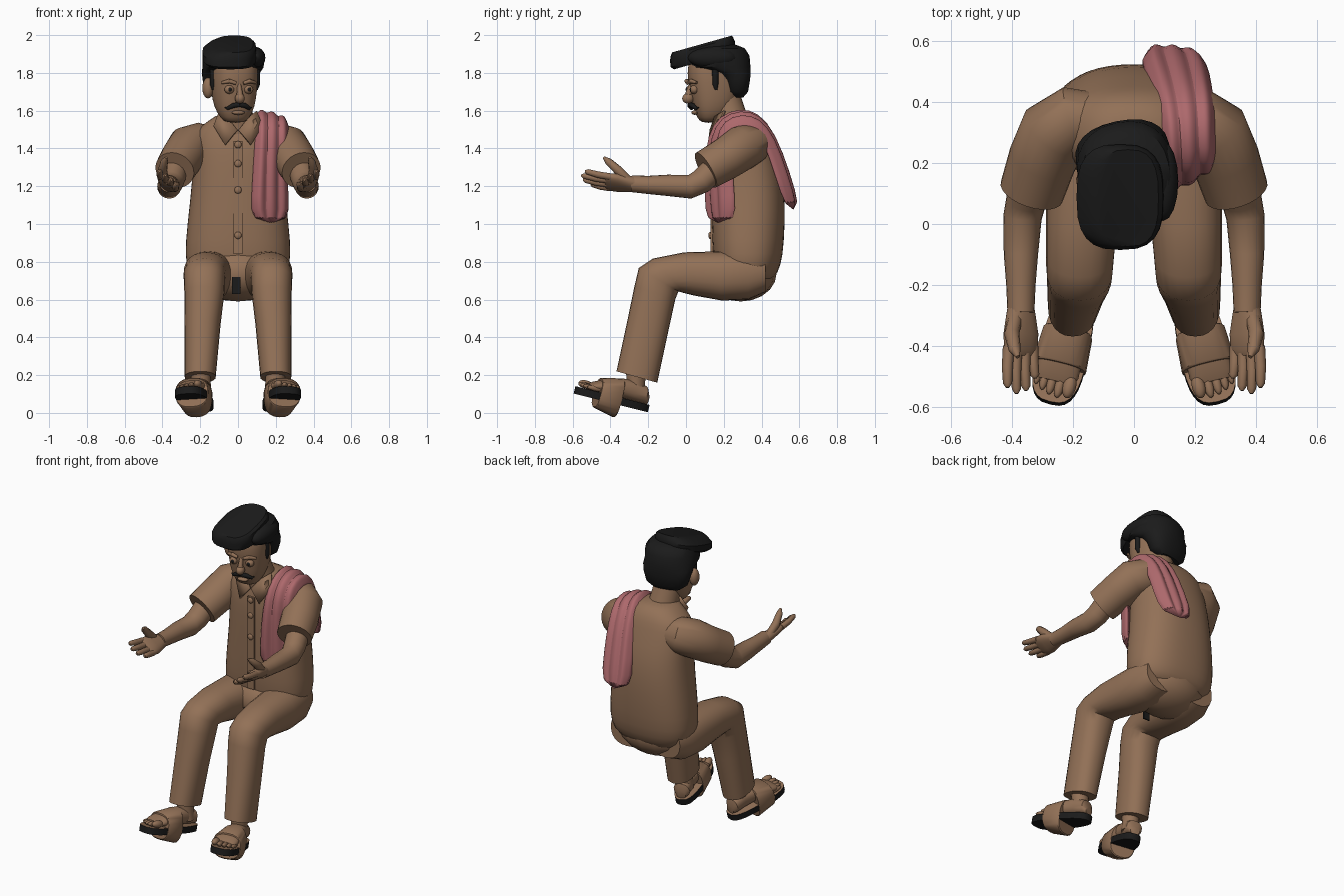
import bpy, bmesh, math
from mathutils import Vector, Matrix

V = Vector
def material(name, rgb):
    m = bpy.data.materials.new(name)
    m.diffuse_color = (*rgb, 1)
    return m
BROWN = material("warm brown", (0.29, 0.165, 0.095))
BLACK = material("black", (0.011, 0.011, 0.011))
PINK = material("dusty pink", (0.42, 0.14, 0.15))

def finish(name, bm, mat, mirror=False, M=None, sub=0, angle=40):
    if M:
        bm.transform(M)
    bmesh.ops.recalc_face_normals(bm, faces=bm.faces)
    me = bpy.data.meshes.new(name)
    bm.to_mesh(me)
    bm.free()
    me.materials.append(mat)
    me.shade_smooth()
    me.set_sharp_from_angle(angle=math.radians(angle))
    ob = bpy.data.objects.new(name, me)
    bpy.context.collection.objects.link(ob)
    if sub:
        ob.modifiers.new("Subdivision", 'SUBSURF').levels = sub
    if mirror:
        ob.modifiers.new("Mirror", 'MIRROR').use_mirror_merge = False
    return ob

def loft(name, rings, mat, **kw):
    bm = bmesh.new()
    vs = [[bm.verts.new(p) for p in r] for r in rings]
    n = len(rings[0])
    for a, b in zip(vs, vs[1:]):
        for i in range(n):
            j = (i + 1) % n
            bm.faces.new((a[i], a[j], b[j], b[i]))
    bm.faces.new(vs[0])
    bm.faces.new(vs[-1])
    return finish(name, bm, mat, **kw)

def ring(c, u, v, p=2, n=24):
    c, u, v = V(c), V(u), V(v)
    f = lambda t: math.copysign(abs(t) ** (2 / p), t)
    return [c + u * f(math.cos(a)) + v * f(math.sin(a))
            for a in (2 * math.pi * i / n for i in range(n))]

def stack(rows, cx=0, p=2.4):
    # horizontal rings from (z, front y, back y, half width)
    return [ring((cx, (f + b) / 2, z), (w, 0, 0), (0, (b - f) / 2, 0), p) for z, f, b, w in rows]

def tube(name, pts, radii, mat, n=14, **kw):
    pts = [V(p) for p in pts]
    rings = []
    for i, p in enumerate(pts):
        d = (pts[min(i + 1, len(pts) - 1)] - pts[max(i - 1, 0)]).normalized()
        u = d.cross(V((0, 0, 1)) if abs(d.z) < .9 else V((0, 1, 0))).normalized()
        rings.append(ring(p, u * radii[i], d.cross(u) * radii[i], 2, n))
    return loft(name, rings, mat, **kw)

def ball(name, c, r, mat, **kw):
    bm = bmesh.new()
    bmesh.ops.create_uvsphere(bm, u_segments=16, v_segments=10, radius=1,
                              matrix=Matrix.Translation(c) @ Matrix.Diagonal((*r, 1)))
    return finish(name, bm, mat, **kw)

def box(name, c, size, mat, **kw):
    bm = bmesh.new()
    bmesh.ops.create_cube(bm, size=1, matrix=Matrix.Translation(c) @ Matrix.Diagonal((*size, 1)))
    return finish(name, bm, mat, **kw)

# shirt body and seat
loft("shirt_body", stack([(.68, .22, .44, .2), (.74, .16, .49, .265), (.83, .14, .515, .285),
     (1.0, .135, .525, .27), (1.15, .135, .525, .252), (1.3, .135, .505, .24), (1.42, .14, .465, .24),
     (1.5, .16, .44, .225), (1.55, .17, .41, .15), (1.59, .18, .36, .1)]), BROWN, sub=1)
ball("seat", (0, .29, .74), (.255, .19, .15), BROWN)
box("crotch_panel", (-.008, .105, .675), (.045, .008, .09), BLACK)

# placket, buttons and collar
box("placket", (0, .136, 1.14), (.05, .012, .6), BROWN)
for z in (1.42, 1.32, 1.18, .94):
    ball("button", (0, .128, z), (.019, .01, .019), BROWN)
bm = bmesh.new()
flap = [bm.verts.new(p) for p in ((-.005, .125, 1.5), (-.07, .115, 1.42), (-.13, .16, 1.52), (-.1, .2, 1.6), (-.06, .15, 1.57))]
bm.faces.new(flap)
collar = finish("collar", bm, BROWN, mirror=True)
collar.modifiers.new("Thickness", 'SOLIDIFY').thickness = .012
tube("neck", [(0, .25, 1.5), (-.01, .23, 1.58), (-.02, .2, 1.68)], [.1, .088, .085], BROWN, n=20)

# sleeves and forearms
tube("sleeve", [(-.12, .34, 1.42), (-.2, .34, 1.425), (-.26, .3, 1.405), (-.3, .21, 1.345), (-.335, .105, 1.285)],
     [.09, .112, .118, .112, .106], BROWN, n=24, mirror=True)
tube("forearm", [(-.33, .16, 1.3), (-.352, .08, 1.225), (-.365, .02, 1.197), (-.37, -.1, 1.205), (-.37, -.2, 1.207), (-.37, -.29, 1.213)],
     [.07, .066, .063, .056, .048, .044], BROWN, n=20, mirror=True)

# hands: thumb side up and out, palm turned in and up
side = V((-.1, 0, .075)).normalized()
flat = V((.6, 0, .8))
loft("palm", [ring(V((-.37, y, z)), side * a, flat * b, 2.4) for y, z, a, b in
     ((-.25, 1.207, .04, .035), (-.3, 1.212, .052, .034), (-.36, 1.218, .066, .03),
      (-.41, 1.222, .064, .024), (-.43, 1.224, .05, .014))], BROWN, mirror=True)
for k, tip in ((.05, -.535), (.018, -.555), (-.016, -.545), (-.048, -.505)):
    base = V((-.37, -.4, 1.22)) + side * k
    end = V((-.368, tip, 1.245)) + side * k * 1.15
    tube("finger", [base, base.lerp(end, .5) - flat * .004, base.lerp(end, .9), end],
         [.019, .018, .015, .006], BROWN, n=10, mirror=True)
tube("thumb", [(-.39, -.31, 1.235), (-.4, -.36, 1.285), (-.39, -.41, 1.33), (-.38, -.435, 1.352)],
     [.024, .025, .02, .007], BROWN, n=10, mirror=True)

# trouser legs: centre (x, y, z), half width, half depth vector (y, z)
legs = [(-.14, .42, .74, .11, 0, .1), (-.145, .33, .73, .138, 0, .13), (-.158, .18, .725, .13, -.01, .13),
        (-.17, .02, .735, .118, -.03, .115), (-.176, -.09, .725, .112, -.085, .092),
        (-.178, -.145, .705, .109, -.105, .062), (-.178, -.165, .635, .106, -.108, .035),
        (-.188, -.2, .47, .096, -.108, .03), (-.2, -.26, .19, .082, -.108, .03)]
loft("trouser_leg", [ring((x, y, z), (w, 0, 0), (0, dy, dz), 2.3) for x, y, z, w, dy, dz in legs],
     BROWN, mirror=True, angle=50)

# sandals and feet, built flat then turned out and tipped up
FM = Matrix.Translation((-.175, -.205, .004)) @ Matrix.Rotation(math.radians(-14.2), 4, 'X') \
    @ Matrix.Rotation(math.radians(-14), 4, 'Z')
def outline(z, grow=0):
    pts = []
    for i in range(32):
        a = 2 * math.pi * i / 32
        f = lambda t: math.copysign(abs(t) ** .7, t)
        y = -.205 + (.205 + grow) * f(math.cos(a))
        pts.append(V(((.068 - .06 * y + grow) * f(math.sin(a)), y, z)))
    return pts
sole = loft("sandal_sole", [outline(0), outline(.04)], BLACK, mirror=True, M=FM)
sole.data.materials.append(BROWN)
for f in sole.data.polygons:          # insole on the upper face
    if f.normal.z > .8:
        f.material_index = 1
loft("foot", [ring((0, y, .04 + h), (w, 0, 0), (0, 0, h), 2.3) for y, w, h in
     ((-.015, .03, .025), (-.035, .05, .045), (-.1, .052, .055), (-.18, .06, .05),
      (-.26, .072, .038), (-.32, .072, .024), (-.345, .06, .015))], BROWN, mirror=True, M=FM)
loft("sandal_strap", [ring((0, y, .035), (w, 0, 0), (0, 0, h), 2.6) for y, w, h in
     ((-.17, .08, .1), (-.175, .083, .106), (-.285, .09, .082), (-.29, .087, .076))], BROWN, mirror=True, M=FM)
for x, y, r in ((.05, -.35, .022), (.018, -.355, .016), (-.01, -.35, .015), (-.036, -.34, .014), (-.06, -.325, .013)):
    ball("toe", (x, y, .04 + r), (r, .042, r), BROWN, mirror=True, M=FM)
tube("ankle", [(-.19, -.265, .09), (-.195, -.265, .16), (-.2, -.265, .24)], [.052, .05, .055], BROWN, mirror=True)

# head, turned slightly to one side
HM = Matrix.Translation((-.02, .15, 0)) @ Matrix.Rotation(math.radians(12), 4, 'Z') @ Matrix.Translation((0, -.15, 0))
loft("head", stack([(1.535, .085, .15, .045), (1.56, .06, .2, .078), (1.62, .035, .26, .107),
     (1.7, .022, .29, .12), (1.8, .002, .3, .125), (1.89, .02, .3, .12), (1.94, .08, .25, .07)]), BROWN, M=HM, sub=1)
ball("nose", (0, .008, 1.665), (.026, .032, .028), BROWN, M=HM)
tube("nose_bridge", [(0, .025, 1.74), (0, .012, 1.7), (0, .005, 1.665)], [.01, .015, .02], BROWN, M=HM)
ball("ear", (-.138, .17, 1.72), (.03, .035, .055), BROWN, M=HM)
ball("lower_lip", (0, .045, 1.59), (.035, .018, .012), BROWN, M=HM)
for s in (-1, 1):
    ball("eye", (s * .052, .03, 1.712), (.026, .022, .023), BROWN, M=HM)
    ball("pupil", (s * .052, .012, 1.712), (.011, .006, .011), BLACK, M=HM)
    tube("eyebrow", [(s * .02, .01, 1.745), (s * .055, .012, 1.757), (s * .092, .035, 1.748)], [.009, .012, .007], BROWN, M=HM)
    tube("moustache", [(0, .022, 1.632), (s * .03, .024, 1.628), (s * .06, .04, 1.612), (s * .072, .05, 1.618)],
         [.012, .014, .009, .003], BLACK, M=HM)
    tube("sideburn", [(s * .118, .13, 1.83), (s * .12, .13, 1.74), (s * .118, .135, 1.71)], [.018, .016, .006], BLACK, M=HM)

# hair: cap over the back and sides, with a tilted swept slab on top
loft("hair_cap", stack([(1.67, .23, .3, .09), (1.7, .19, .325, .13), (1.76, .17, .335, .148), (1.8, .13, .34, .155),
     (1.83, .02, .34, .16), (1.89, .0, .335, .16), (1.93, .03, .31, .14), (1.95, .08, .26, .09)], p=2.3), BLACK, M=HM)
t = V((0, .96, .27))
loft("hair_quiff", [ring((cx, cy, cz), (w, 0, 0), t * d, 2.8) for cx, cy, cz, w, d in
     ((-.04, .09, 1.862, .13, .16), (-.045, .088, 1.878, .143, .176), (-.045, .088, 1.915, .143, .18),
      (-.03, .085, 1.94, .125, .172), (-.02, .085, 1.953, .1, .165))], BLACK)
ball("side_hair", (.095, .14, 1.88), (.05, .13, .055), BLACK)

# towel over one shoulder: inner edge, outer edge, outward direction
path = [((.065, .135, 1.0), (.275, .26, 1.0), (.3, -1, 0)), ((.072, .13, 1.15), (.265, .25, 1.15), (.3, -1, 0)),
        ((.08, .13, 1.3), (.26, .24, 1.3), (.3, -1, 0)), ((.09, .15, 1.46), (.268, .22, 1.43), (.2, -1, .3)),
        ((.095, .2, 1.54), (.27, .24, 1.5), (.1, -.6, .8)), ((.09, .28, 1.57), (.265, .3, 1.52), (.1, 0, 1)),
        ((.08, .36, 1.555), (.265, .37, 1.505), (.1, .4, .9)), ((.06, .425, 1.47), (.26, .42, 1.44), (0, 1, .3)),
        ((.035, .5, 1.27), (.25, .48, 1.26), (0, 1, .2)), ((.01, .56, 1.07), (.235, .54, 1.07), (0, 1, .1))]
rings = []
for a, b, d in path:
    a, b, d = V(a), V(b), V(d).normalized()
    top, low = [], []
    for i in range(19):
        s = i / 18
        p = a.lerp(b, s) + d * .012 * math.sin(math.pi * s)
        edge = min(1, s * 8, (1 - s) * 8)
        top.append(p + d * (.012 + edge * (.02 + .016 * abs(math.sin(3 * math.pi * s)))))
        low.append(p - d * .012)
    rings.append(top + low[::-1])
loft("shoulder_towel", rings, PINK, sub=1, angle=60)
